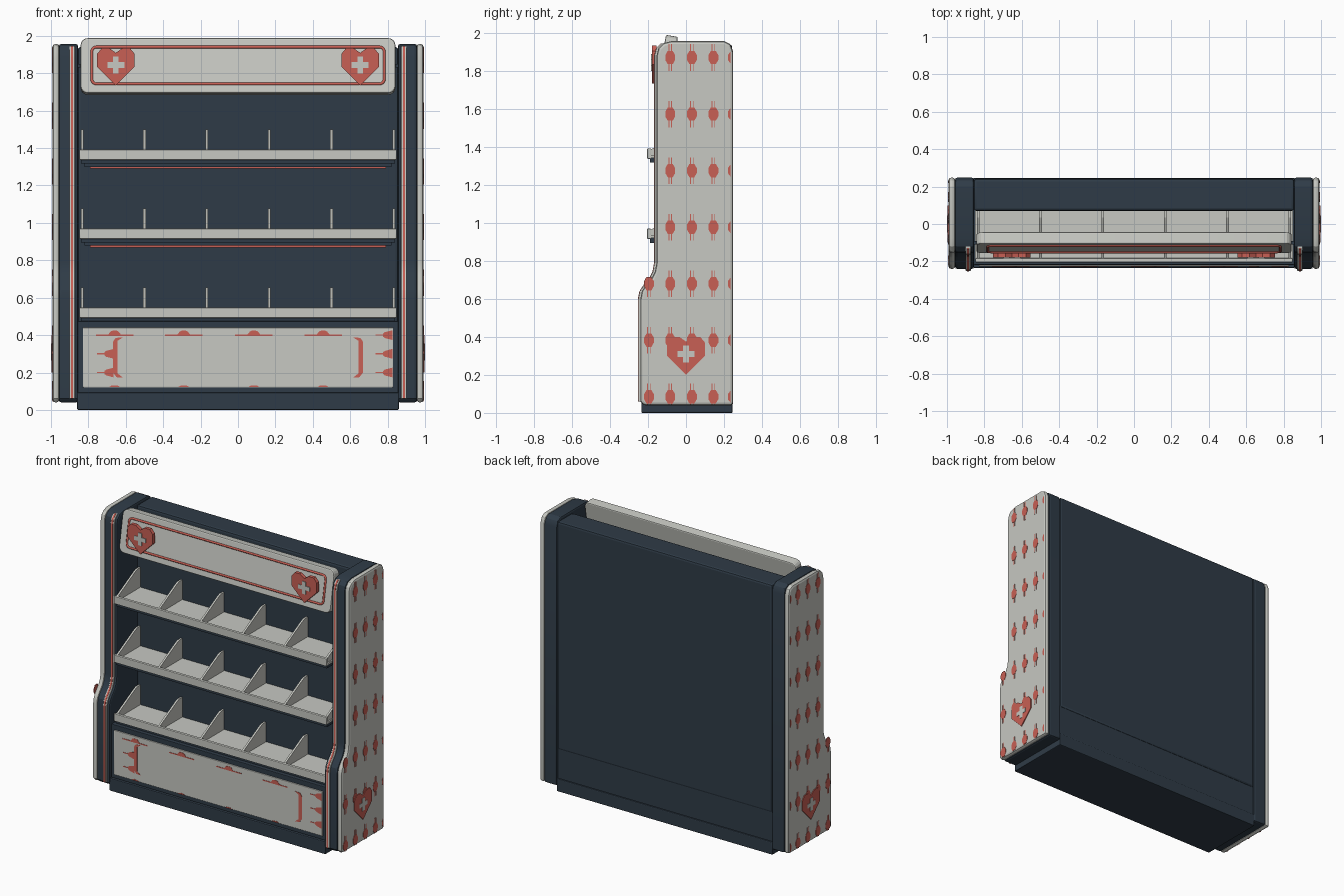
import bpy, bmesh, math

cube = bpy.data.objects.get("Cube")
if cube:
    bpy.data.objects.remove(cube, do_unlink=True)


def material(name, rgb):
    m = bpy.data.materials.new(name)
    m.use_nodes = True
    m.diffuse_color = (*rgb, 1)
    bsdf = next(n for n in m.node_tree.nodes if n.type == 'BSDF_PRINCIPLED')
    bsdf.inputs["Base Color"].default_value = (*rgb, 1)
    return m


NAVY = material("dark navy", (0.028, 0.044, 0.063))
WHITE = material("warm white", (0.57, 0.58, 0.54))
RED = material("soft red", (0.58, 0.115, 0.09))


def prisms(name, polys, axis, lo, hi, mat, bevel=0):
    """Extrude flat outlines along x (outline in y,z) or y (outline in x,z)."""
    bm = bmesh.new()
    for poly in polys:
        ends = []
        for h in (lo, hi):
            ends.append([bm.verts.new((h, a, b) if axis == 'x' else (a, h, b)) for a, b in poly])
        bm.faces.new(ends[0])
        bm.faces.new(ends[1][::-1])
        n = len(poly)
        for i in range(n):
            j = (i + 1) % n
            bm.faces.new((ends[0][i], ends[1][i], ends[1][j], ends[0][j]))
    bmesh.ops.recalc_face_normals(bm, faces=bm.faces)
    if bevel:
        edges = [e for e in bm.edges if e.calc_face_angle(0) > 0.7]
        bmesh.ops.bevel(bm, geom=edges, offset=bevel, segments=2, profile=0.5, affect='EDGES')
    mesh = bpy.data.meshes.new(name)
    bm.to_mesh(mesh)
    bm.free()
    mesh.materials.append(mat)
    obj = bpy.data.objects.new(name, mesh)
    bpy.context.collection.objects.link(obj)
    bpy.ops.object.select_all(action='DESELECT')
    obj.select_set(True)
    bpy.context.view_layer.objects.active = obj
    bpy.ops.object.shade_smooth_by_angle(angle=math.radians(20))
    return obj


def rect(a0, a1, b0, b1):
    return [(a0, b0), (a1, b0), (a1, b1), (a0, b1)]


def box(name, x, y, z, mat, bevel=0):
    return prisms(name, [rect(*x, *z)], 'y', *y, mat, bevel)


def rounded(w, h, r, steps=4):
    pts = []
    for k, (sx, sz) in enumerate(((1, 1), (-1, 1), (-1, -1), (1, -1))):
        for i in range(steps + 1):
            t = math.pi / 2 * (k + i / steps)
            pts.append((sx * (w - r) + r * math.cos(t), sz * (h - r) + r * math.sin(t)))
    return pts


def heart(cx, cz):
    half = [(0.035, 0.1), (0.075, 0.1), (0.1, 0.07), (0.1, 0)]
    pts = [(0, 0.075)] + half + [(0, -0.1)] + [(-a, b) for a, b in reversed(half)]
    return [(cx + a, cz + b) for a, b in pts]


def plus(cx, cz, arm=0.045, w=0.015):
    q = [(w, arm), (w, w), (arm, w)]
    pts = q + [(a, -b) for a, b in q[::-1]] + [(-a, -b) for a, b in q] + [(-a, b) for a, b in q[::-1]]
    return [(cx + a, cz + b + 0.01) for a, b in pts]


# Side uprights: stepped front edge, rounded top
front = [(-0.225, 0.04), (-0.24, 0.06), (-0.24, 0.6), (-0.232, 0.64), (-0.213, 0.67),
         (-0.18, 0.71), (-0.163, 0.745), (-0.155, 0.79), (-0.155, 1.88), (-0.145, 1.92),
         (-0.12, 1.945), (-0.075, 1.957)]
outline = front + [(0.2, 1.957), (0.235, 1.94), (0.248, 1.9), (0.248, 0.04)]


def ribbon(out, depth):
    path = front[1:-1]
    return [(y - out, z) for y, z in path] + [(y + depth, z) for y, z in path[::-1]]


# Red print on the sides: rows of small lozenges with thin bars
marks = []
for row in range(7):
    z = 0.085 + row * 0.2975
    for y in (-0.195, -0.083, 0.031, 0.144, 0.246):
        if y < -0.15 and row > 2:
            continue
        top = 0.02 if y < -0.15 and row == 2 else 0.07
        bottom = 0.04 if row == 0 else 0.07
        lozenge = [(0.026, -0.013), (0.026, 0.013), (0.013, 0.035), (-0.013, 0.035),
                   (-0.026, 0.013), (-0.026, -0.013), (-0.013, -0.035), (0.013, -0.035)]
        if y > 0.2:
            marks.append([(y + a, z + b) for a, b in ((-0.026, -0.013), (-0.013, -0.03),
                                                       (-0.013, 0.03), (-0.026, 0.013))])
            continue
        marks.append([(y + a, z + b) for a, b in lozenge])
        for d in (-0.007, 0.007):
            marks.append(rect(y + d - 0.002, y + d + 0.002, z - bottom, z + top))

for s, side in ((1, "left"), (-1, "right")):
    prisms(side + "_upright", [outline], 'x', s * 0.855, s * 0.957, NAVY, 0.012)
    prisms(side + "_side_panel", [outline], 'x', s * 0.955, s * 0.992, WHITE, 0.015)
    prisms(side + "_trim", [ribbon(0.01, 0.02)], 'x', s * 0.872, s * 0.902, WHITE, 0.003)
    prisms(side + "_trim_stripe", [ribbon(0.013, 0.01)], 'x', s * 0.881, s * 0.893, RED)
    prisms(side + "_side_print", marks, 'x', s * 0.991, s * 0.994, RED)
    prisms(side + "_side_heart", [heart(0, 0.3)], 'x', s * 0.985, s * 0.998, RED)
    prisms(side + "_side_plus", [plus(0, 0.3)], 'x', s * 0.996, s, WHITE)
    # Hearts on the sign
    prisms(side + "_sign_heart", [heart(s * 0.653, 1.834)], 'y', -0.18, -0.155, RED)
    prisms(side + "_sign_plus", [plus(s * 0.653, 1.834)], 'y', -0.184, -0.178, WHITE)
    box(side + "_sign_pin", sorted((s * 0.82, s * 0.87)), (-0.11, -0.09), (1.83, 1.85), NAVY)

# Carcass
box("plinth", (-0.86, 0.86), (-0.235, 0.245), (0, 0.092), NAVY, 0.006)
box("lower_cabinet", (-0.857, 0.857), (-0.218, 0.237), (0.09, 0.475), NAVY, 0.005)
box("back_box", (-0.857, 0.857), (0.07, 0.243), (0.3, 1.94), NAVY, 0.015)

# Cabinet front and its printed marks
box("cabinet_front", (-0.83, 0.83), (-0.227, -0.21), (0.12, 0.44), WHITE, 0.004)
dome = [(-1, 0), (1, 0), (0.6, 0.8), (0.3, 1), (-0.3, 1), (-0.6, 0.8)]
prints = []
for x in (-0.66, -0.29, 0.085, 0.455):
    prints.append([(x + a * 0.035, 0.402 + b * 0.022) for a, b in dome])
    prints.append(rect(x - 0.1, x + 0.1, 0.395, 0.402))
    prints.append([(x + a * 0.03, 0.122 + b * 0.009) for a, b in dome])
for x, levels in ((-0.665, (0.3, 0.2)), (0.825, (0.4, 0.3, 0.2))):
    for z in levels:
        prints.append([(x - b * 0.05, z + a * 0.026) for a, b in dome])
        prints.append(rect(x - 0.09, x - 0.05, z - 0.003, z + 0.003))
for s in (-1, 1):
    bracket = [(0.615, 0.172), (0.65, 0.175), (0.668, 0.2), (0.668, 0.365), (0.655, 0.385),
               (0.615, 0.388), (0.643, 0.37), (0.643, 0.195)]
    prints.append([(s * a, b) for a, b in bracket])
prisms("cabinet_print", prints, 'y', -0.229, -0.226, RED)

# Shelves with lips, dividers, dark under-trays and red light strips
for i, z in enumerate((0.497, 0.92, 1.342)):
    tag = "shelf_%d_" % (i + 1)
    box(tag + "board", (-0.85, 0.85), (-0.19, 0.075), (z, z + 0.015), WHITE)
    box(tag + "lip", (-0.848, 0.848), (-0.205, -0.183), (z - 0.005, z + 0.05), WHITE, 0.005)
    box(tag + "tray", (-0.84, 0.84), (-0.19, 0.075), (z - 0.025, z), NAVY)
    fin = [(-0.185, z + 0.01), (0.072, z + 0.01), (0.072, z + 0.157), (0.035, z + 0.157),
           (0.01, z + 0.147), (-0.185, z + 0.045)]
    for k in range(6):
        x = -0.833 + k * 0.3332
        prisms(tag + "divider_%d" % (k + 1), [fin], 'x', x - 0.007, x + 0.007, WHITE)
    if i:
        box(tag + "light_holder", (-0.82, 0.82), (-0.15, -0.09), (z - 0.042, z - 0.024), NAVY)
        box(tag + "light", (-0.79, 0.79), (-0.135, -0.115), (z - 0.052, z - 0.041), RED)

# Tilted header sign with a red outline tube
tilt = math.radians(-10)
sign = prisms("header_sign", [rounded(0.842, 0.15, 0.04)], 'y', -0.032, 0.032, WHITE, 0.008)
curve = bpy.data.curves.new("sign_outline", 'CURVE')
curve.dimensions = '3D'
curve.bevel_depth = 0.008
curve.bevel_resolution = 1
pts = rounded(0.782, 0.1, 0.025)
spline = curve.splines.new('POLY')
spline.points.add(len(pts) - 1)
for p, (x, z) in zip(spline.points, pts):
    p.co = (x, -0.032, z, 1)
spline.use_cyclic_u = True
curve.materials.append(RED)
tube = bpy.data.objects.new("sign_outline", curve)
bpy.context.collection.objects.link(tube)
for o in (sign, tube):
    o.location = (0, -0.1, 1.836)
    o.rotation_euler = (tilt, 0, 0)
